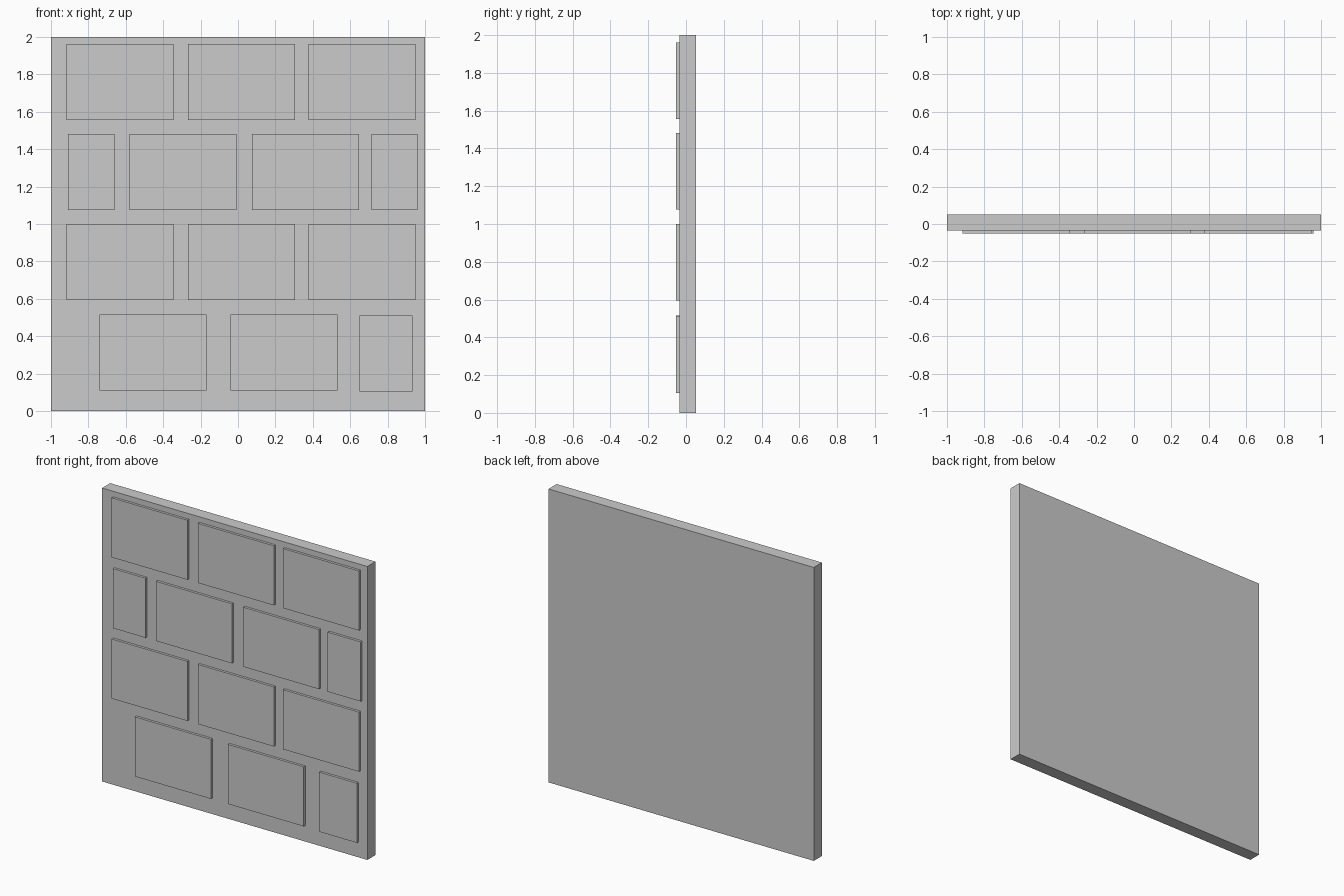
import bpy

if "Cube" in bpy.data.objects:
    bpy.data.objects.remove(bpy.data.objects["Cube"])

SLAB_FRONT, BACK, FRONT = -0.035, 0.052, -0.052


def box(name, x0, x1, y0, y1, z0, z1):
    bpy.ops.mesh.primitive_cube_add(size=1, location=((x0 + x1) / 2, (y0 + y1) / 2, (z0 + z1) / 2))
    ob = bpy.context.object
    ob.name = name
    ob.scale = (x1 - x0, y1 - y0, z1 - z0)
    bpy.ops.object.transform_apply(location=False, rotation=False, scale=True)
    return ob


# Backing wall slab
box("wall_slab", -1, 1, SLAB_FRONT, BACK, 0, 2)

# Brick courses: base height, then left edge and width of each brick
W, H = 0.572, 0.406
full_row = [(-0.917, W), (-0.266, W), (0.376, W)]
courses = [
    (0.110, [(-0.741, W), (-0.040, W), (0.649, 0.285)]),
    (0.594, full_row),
    (1.076, [(-0.908, 0.248), (-0.581, W), (0.075, W), (0.713, 0.248)]),
    (1.556, full_row),
]
for row, (z, bricks) in enumerate(courses, 1):
    for col, (x, w) in enumerate(bricks, 1):
        # The short brick in the bottom course sits slightly lower
        dz = -0.005 if (row, col) == (1, 3) else 0
        box(f"brick_{row}_{col}", x, x + w, FRONT, SLAB_FRONT + 0.003, z + dz, z + dz + H)
